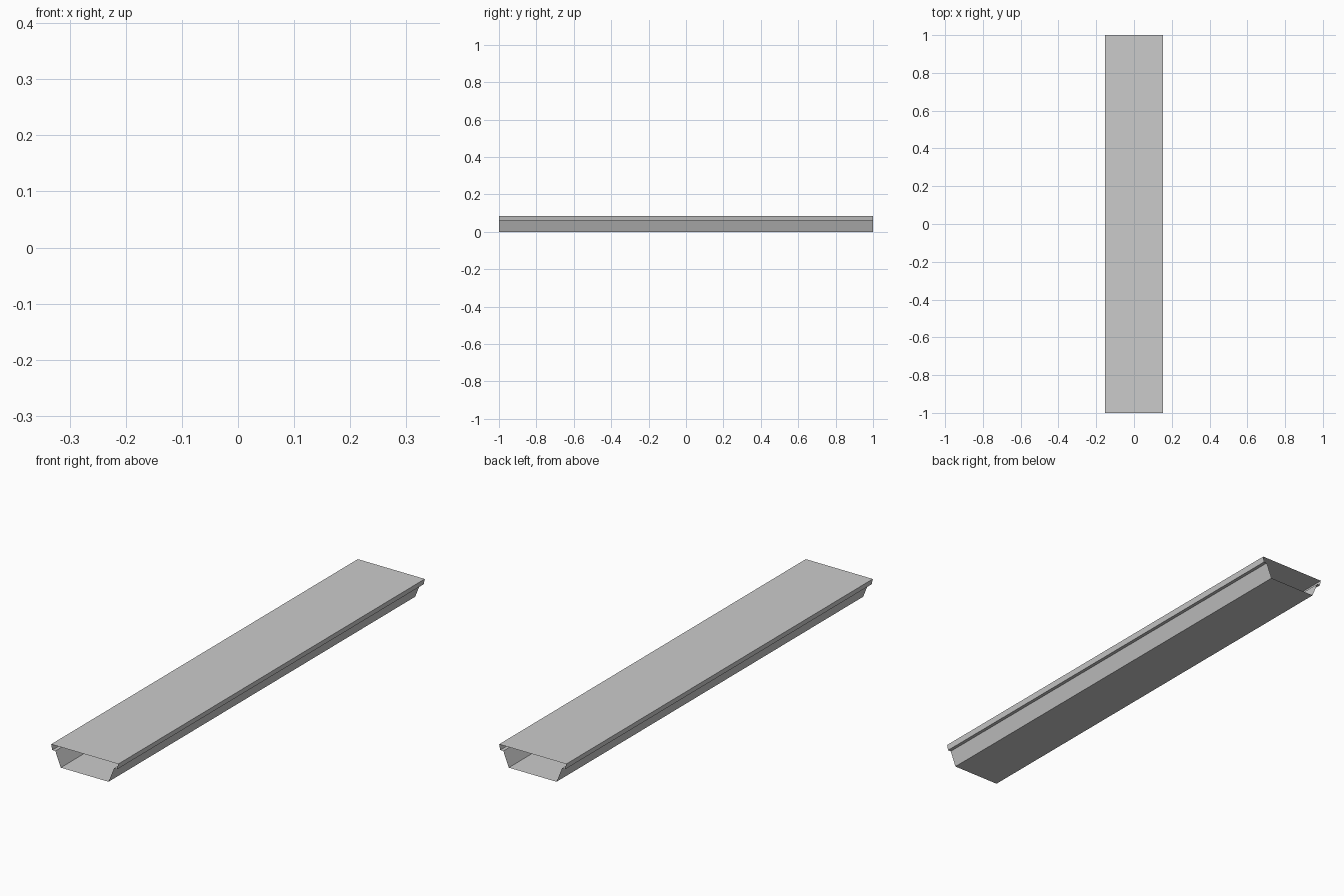
import bpy, bmesh

if "Cube" in bpy.data.objects:
    bpy.data.objects.remove(bpy.data.objects["Cube"])

# Right half of the cross-section (x, z): bottom, sloped wall, ledge, lip
half = [(0.109, 0.0), (0.134, 0.062), (0.148, 0.062), (0.153, 0.085)]
profile = half + [(-x, z) for x, z in reversed(half)]

# Hollow thin-sheet channel, open at both ends
bm = bmesh.new()
front = [bm.verts.new((x, -1, z)) for x, z in profile]
back = [bm.verts.new((x, 1, z)) for x, z in profile]
n = len(profile)
for i in range(n):
    j = (i + 1) % n
    bm.faces.new((front[i], front[j], back[j], back[i]))
# Point the faces outward
bm.normal_update()
top = max(bm.faces, key=lambda f: f.calc_center_median().z)
if top.normal.z < 0:
    bmesh.ops.reverse_faces(bm, faces=bm.faces[:])

mesh = bpy.data.meshes.new("channel_beam")
bm.to_mesh(mesh)
bm.free()
beam = bpy.data.objects.new("channel_beam", mesh)
bpy.context.collection.objects.link(beam)
